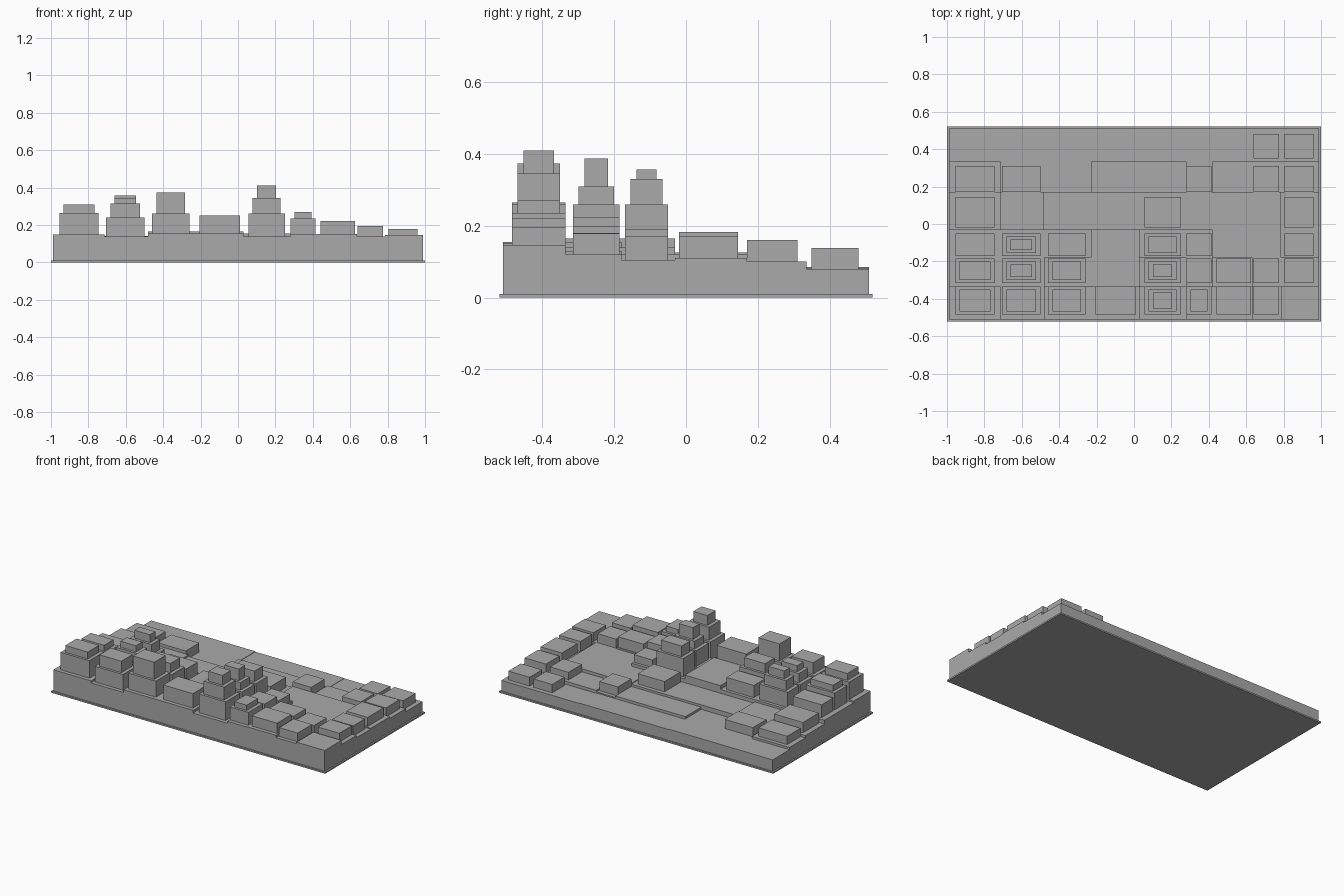
import bpy
import bmesh

old = bpy.data.objects.get("Cube")
if old:
    bpy.data.objects.remove(old, do_unlink=True)

# One flat grey for the whole massing model
grey = bpy.data.materials.new("massing_grey")
grey.use_nodes = True
colour = (0.4, 0.4, 0.4, 1)
grey.diffuse_color = colour
grey.node_tree.nodes["Principled BSDF"].inputs["Base Color"].default_value = colour


def add_box(bm, x_range, y_range, z_range):
    """Add an axis-aligned box given its three extents."""
    box = bmesh.ops.create_cube(bm, size=1)
    for vert in box["verts"]:
        for axis, (low, high) in enumerate((x_range, y_range, z_range)):
            vert.co[axis] = high if vert.co[axis] > 0 else low


def finish(bm, name):
    """Turn the mesh under construction into a named grey object."""
    mesh = bpy.data.meshes.new(name)
    bm.to_mesh(mesh)
    bm.free()
    mesh.materials.append(grey)
    bpy.context.collection.objects.link(bpy.data.objects.new(name, mesh))


def shrink(extent, amount):
    return extent[0] + amount, extent[1] - amount


# Thin base plate
BASE_TOP = 0.01
bm = bmesh.new()
add_box(bm, (-1, 1), (-0.52, 0.52), (0, BASE_TOP))
finish(bm, "base_plate")

# City block grid: column edges west to east, row edges front to back
column_edges = [-.99, -.715, -.48, -.23, .03, .28, .42, .635, .785, .99]
row_edges = [-.51, -.335, -.18, -.03, .17, .335, .51]
columns = list(zip(column_edges, column_edges[1:]))
rows = list(zip(row_edges, row_edges[1:]))

# Terrace heights, front row first, in hundredths
terraces = [
    [15, 13.7, 15.5, 15.5, 13.7, 15, 15.2, 13.7, 14.7],
    [14, 14, 16.5, 16.5, 15.5, 14, 13, 12, 12],
    [14, 14, 14, 16.5, 14, 14, 12, 12, 10.5],
    [11.5, 12.5, 11.5, 11.5, 11.5, 12, 12, 12, 11],
    [10, 8.5, 8.5, 10, 10, 9, 10, 10, 10],
    [8.5, 8.5, 8.5, 8.2, 8.2, 8.2, 8, 8, 8],
]
bm = bmesh.new()
for row, heights in zip(rows, terraces):
    for column, height in zip(columns, heights):
        add_box(bm, column, row, (BASE_TOP, height / 100))
finish(bm, "terraced_ground")

# Building footprints shared by each column and row
footprint_x = [(-.955, -.745), (-.705, -.5), (-.46, -.26), (-.205, .01),
               (.055, .25), (.28, .415), (.44, .625), (.64, .775), (.805, .96)]
footprint_y = [(-.485, -.335), (-.315, -.185), (-.17, -.05),
               (-.02, .145), (.17, .31), (.35, .48)]

# Roof heights of each stepped tier, keyed by column number
row_names = ["front", "second", "third", "fourth", "fifth", "back"]
buildings = [
    {0: [.265, .31], 1: [.24, .315], 2: [.26, .373], 3: [.25],
     4: [.26, .345, .41], 5: [.235, .27], 6: [.22], 7: [.195]},
    {0: [.25, .29], 1: [.24, .3, .34], 2: [.24, .3],
     4: [.26, .31, .387], 5: [.225], 6: [.2], 7: [.18], 8: [.178]},
    {0: [.225], 1: [.24, .305, .357], 2: [.22],
     4: [.26, .33], 5: [.19], 8: [.172]},
    {0: [.183], 4: [.183], 8: [.17]},
    {0: [.155], 1: [.145], 5: [.15], 7: [.15], 8: [.16]},
    {7: [.135], 8: [.138]},
]
for r, (name, row) in enumerate(zip(row_names, buildings)):
    bm = bmesh.new()
    for c, roofs in row.items():
        floor = terraces[r][c] / 100
        for step, roof in enumerate(roofs):
            add_box(bm, shrink(footprint_x[c], step * .023),
                    shrink(footprint_y[r], step * .016), (floor, roof))
            floor = roof
    finish(bm, name + "_row_buildings")
